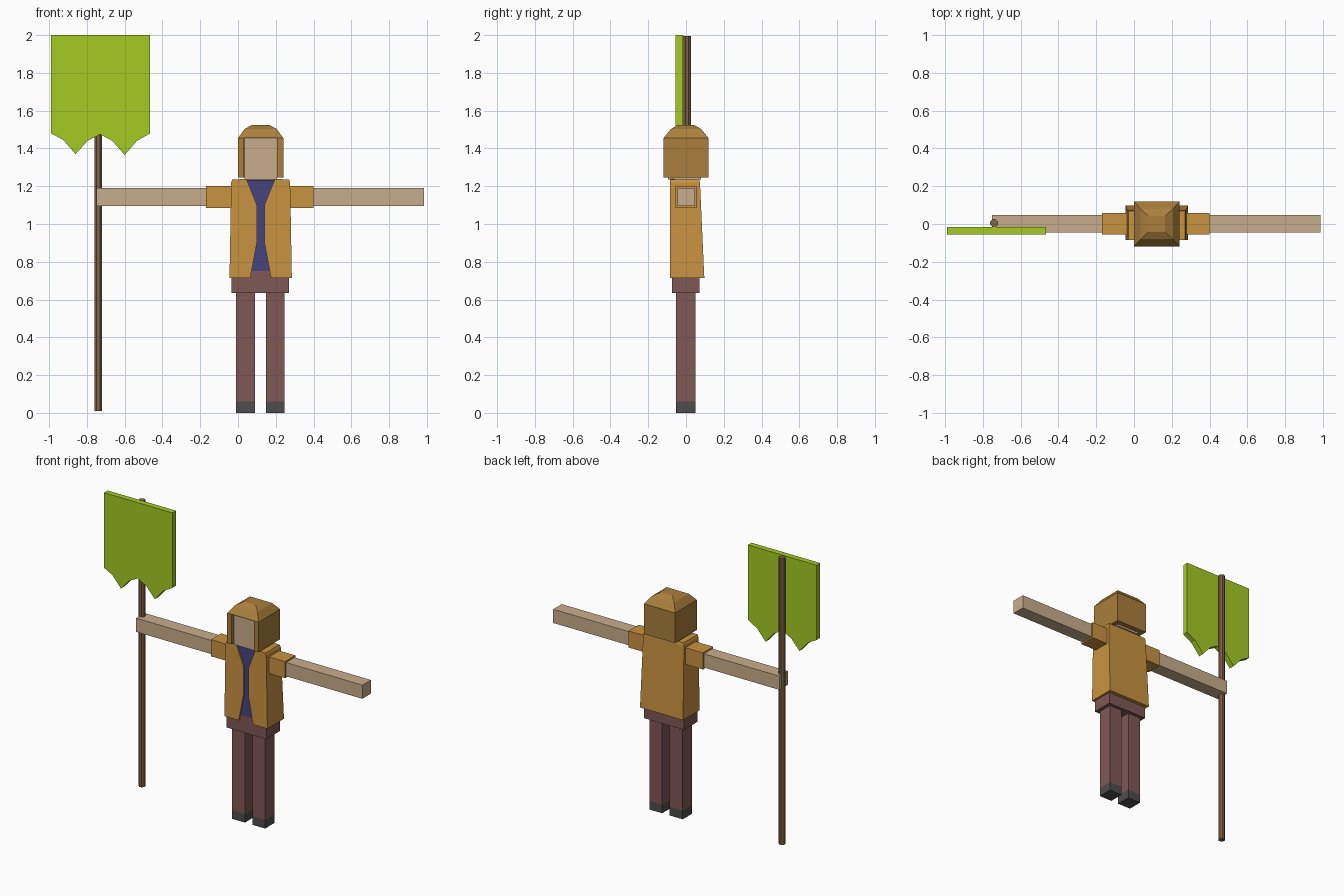
import bpy, bmesh, math

if "Cube" in bpy.data.objects:
    bpy.data.objects.remove(bpy.data.objects["Cube"])

CX = 0.12  # centre line of the figure


def material(name, hex_code):
    def lin(c):
        c /= 255
        return c / 12.92 if c <= 0.04045 else ((c + 0.055) / 1.055) ** 2.4
    m = bpy.data.materials.new(name)
    m.diffuse_color = [lin(int(hex_code[i:i + 2], 16)) for i in (0, 2, 4)] + [1]
    m.use_nodes = True
    m.node_tree.nodes["Principled BSDF"].inputs["Base Color"].default_value = m.diffuse_color
    return m


LIME = material("lime_cloth", "A6CA24")
WOOD = material("wood", "7D6347")
SKIN = material("skin", "C9AE8C")
TAN = material("jacket_tan", "C99340")
HOOD = material("hood_brown", "AA7F3C")
BLUE = material("shirt_blue", "46437F")
TROUSER = material("trouser_brown", "7F5855")
SHOE = material("shoe_grey", "4D4D4D")


def finish(name, bm, mat):
    bmesh.ops.recalc_face_normals(bm, faces=bm.faces)
    me = bpy.data.meshes.new(name)
    bm.to_mesh(me)
    bm.free()
    me.materials.append(mat)
    ob = bpy.data.objects.new(name, me)
    bpy.context.collection.objects.link(ob)
    return ob


def loft(name, rings, mat):
    """Stack rectangles given as (z, x0, x1, y0, y1)."""
    bm = bmesh.new()
    loops = [[bm.verts.new(p) for p in ((a, c, z), (b, c, z), (b, d, z), (a, d, z))]
             for z, a, b, c, d in rings]
    bm.faces.new(loops[0])
    bm.faces.new(loops[-1])
    for lo, hi in zip(loops, loops[1:]):
        for i in range(4):
            j = (i + 1) % 4
            bm.faces.new((lo[i], lo[j], hi[j], hi[i]))
    return finish(name, bm, mat)


def box(name, x0, x1, y0, y1, z0, z1, mat):
    return loft(name, [(z0, x0, x1, y0, y1), (z1, x0, x1, y0, y1)], mat)


def prism(name, pts, lo, hi, mat, axis="y"):
    """Extrude an outline along y (outline in x, z) or z (outline in x, y)."""
    bm = bmesh.new()
    place = (lambda p, t: (p[0], t, p[1])) if axis == "y" else (lambda p, t: (p[0], p[1], t))
    a = [bm.verts.new(place(p, lo)) for p in pts]
    b = [bm.verts.new(place(p, hi)) for p in pts]
    bm.faces.new(a)
    bm.faces.new(b)
    for i in range(len(pts)):
        j = (i + 1) % len(pts)
        bm.faces.new((a[i], a[j], b[j], b[i]))
    return finish(name, bm, mat)


# Flag with two ragged points, and its pole
prism("flag", [(-0.99, 2.0), (-0.99, 1.48), (-0.925, 1.445), (-0.86, 1.37),
               (-0.797, 1.44), (-0.73, 1.475), (-0.665, 1.44), (-0.6, 1.365),
               (-0.535, 1.44), (-0.465, 1.48), (-0.465, 2.0)], -0.055, -0.015, LIME)
prism("pole", [(-0.74 + 0.022 * math.cos(i * math.pi / 4 + math.pi / 8),
                0.005 + 0.022 * math.sin(i * math.pi / 4 + math.pi / 8))
               for i in range(8)], 0.01, 1.995, WOOD, "z")

# Legs and shoes
for side, x0, x1 in (("left", -0.01, 0.09), ("right", 0.148, 0.245)):
    box(side + "_shoe", x0, x1, -0.053, 0.05, 0, 0.06, SHOE)
    box(side + "_leg", x0, x1, -0.053, 0.05, 0.06, 0.64, TROUSER)
box("hips", -0.035, 0.27, -0.075, 0.072, 0.635, 0.75, TROUSER)

# Shirt and flared jacket with open front flaps
box("shirt", 0.01, 0.23, -0.075, 0.0, 0.75, 1.234, BLUE)
loft("jacket", [(0.715, -0.045, 0.285, -0.06, 0.097),
                (1.22, -0.036, 0.276, -0.06, 0.074),
                (1.236, -0.03, 0.27, -0.06, 0.07)], TAN)
flap = [(-0.045, 0.715), (-0.036, 1.22), (-0.03, 1.236), (0.045, 1.238),
        (0.1, 1.1), (0.1, 0.9), (0.065, 0.715)]
prism("left_flap", flap, -0.085, -0.06, TAN)
prism("right_flap", [(2 * CX - x, z) for x, z in flap], -0.085, -0.06, TAN)

# Arms and sleeves
for side, hand, cuff, shoulder in (("left", -0.75, -0.17, 0.0), ("right", 0.985, 0.40, 0.24)):
    box(side + "_arm", min(hand, shoulder), max(hand, shoulder),
        -0.045, 0.048, 1.095, 1.19, SKIN)
    box(side + "_sleeve", min(cuff, shoulder), max(cuff, shoulder),
        -0.055, 0.058, 1.085, 1.2, TAN)

# Head inside an open-fronted hood with a stepped crown
box("head", 0.034, 0.206, -0.095, 0.08, 1.236, 1.456, SKIN)
prism("hood_walls", [(0, -0.118), (0.033, -0.118), (0.033, 0.085), (0.207, 0.085),
                     (0.207, -0.118), (0.24, -0.118), (0.24, 0.12), (0, 0.12)],
      1.246, 1.455, HOOD, "z")
loft("hood_crown", [(z, CX - r, CX + r, -s, s) for z, r, s in
                    ((1.455, 0.12, 0.119), (1.503, 0.085, 0.08), (1.525, 0.045, 0.042))], HOOD)
